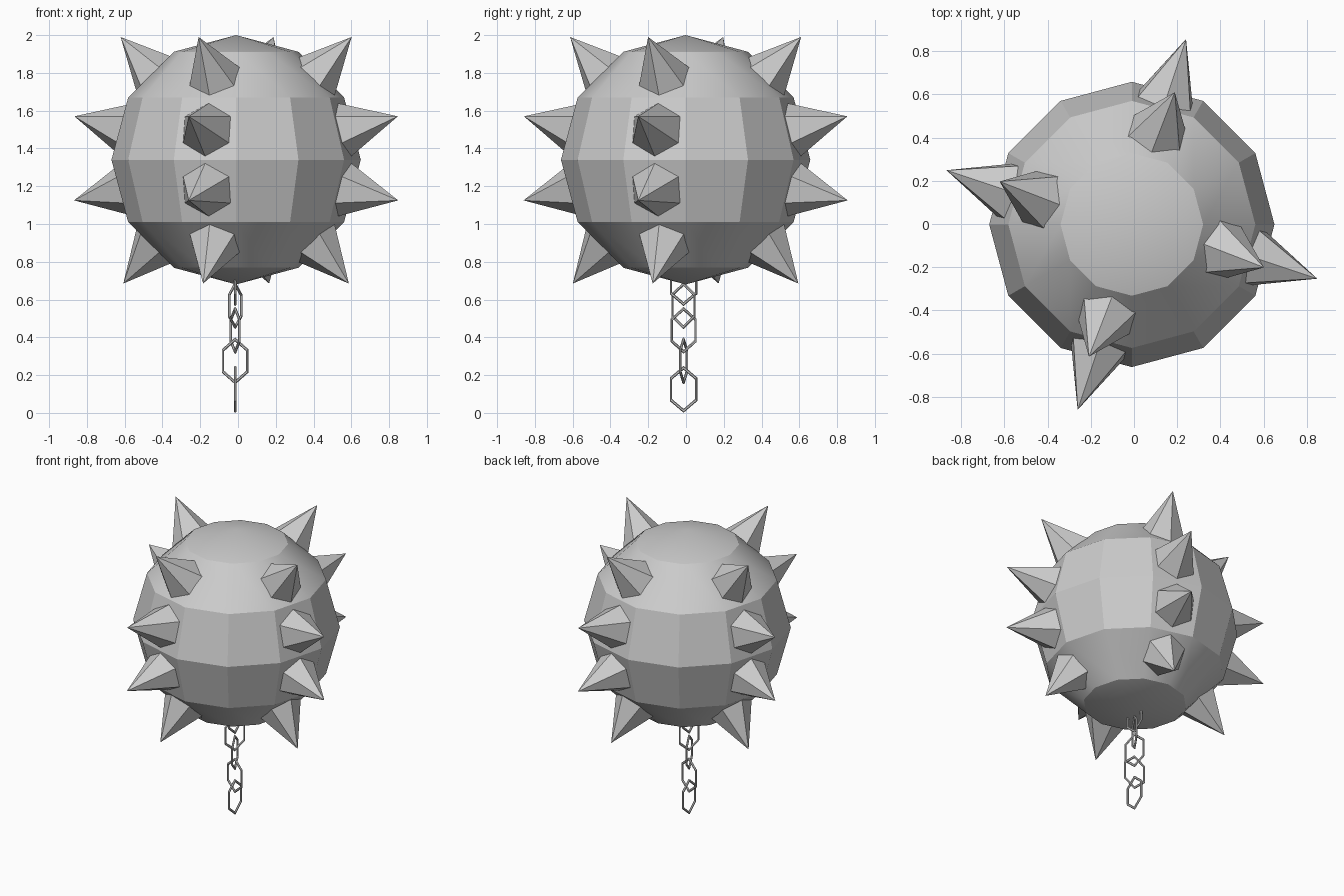
import bpy, bmesh
from math import sin, cos, radians, pi
from mathutils import Vector

if "Cube" in bpy.data.objects:
    bpy.data.objects.remove(bpy.data.objects["Cube"])

R = 0.66
CENTER = Vector((-0.01, -0.002, 1.34))

# Ball: low-poly sphere, pole bands smooth, middle bands faceted
bpy.ops.mesh.primitive_uv_sphere_add(segments=12, ring_count=6, radius=R, location=CENTER)
ball = bpy.context.object
ball.name = "ball"
bpy.ops.object.shade_smooth_by_angle(angle=radians(25))


def polar(radius, azimuth, height):
    a = radians(azimuth)
    return Vector((radius * cos(a), radius * sin(a), height))


def add_spike(name, azimuth, elevation, tip):
    """Six-sided spike on the ball facet at azimuth/elevation; tip = (radius, azimuth, height)."""
    a, e = radians(azimuth), radians(elevation)
    normal = Vector((cos(e) * cos(a), cos(e) * sin(a), sin(e)))
    side = Vector((-sin(a), cos(a), 0))
    up = normal.cross(side)
    base = normal * (R * cos(radians(15)) ** 2 - 0.004)
    bm = bmesh.new()
    ring = [bm.verts.new(base + 0.147 * (up * cos(i * pi / 3) + side * sin(i * pi / 3)))
            for i in range(6)]
    apex = bm.verts.new(polar(*tip))
    bm.faces.new(ring)
    for i in range(6):
        bm.faces.new((ring[i], ring[(i + 1) % 6], apex))
    bmesh.ops.recalc_face_normals(bm, faces=bm.faces)
    mesh = bpy.data.meshes.new(name)
    bm.to_mesh(mesh)
    bm.free()
    ob = bpy.data.objects.new(name, mesh)
    ob.location = CENTER
    bpy.context.collection.objects.link(ob)


# Spikes: four rows on each of four sides (elevation, tip radius, tip azimuth, tip height)
ROWS = [(45, 0.643, -18, 0.65), (15, 0.892, -16.3, 0.23),
        (-15, 0.894, -16.3, -0.215), (-45, 0.622, -16.3, -0.655)]
for k in range(4):
    for j, (elev, r, az, h) in enumerate(ROWS):
        add_spike(f"spike_{k + 1}_{j + 1}", -15 + 90 * k, elev, (r, az + 90 * k, h))

# Chain: stretched hexagonal links hanging below the ball (centre height, turn about z)
LINKS = [(0.125, 0), (0.275, 75), (0.437, 20), (0.568, -28), (0.69, 0)]
for i, (z, turn) in enumerate(LINKS):
    bpy.ops.mesh.primitive_torus_add(major_segments=6, minor_segments=6,
                                     major_radius=0.077, minor_radius=0.007,
                                     location=(-0.015, -0.013, z))
    link = bpy.context.object
    link.name = f"chain_link_{i + 1}"
    link.scale = (1.48, 1, 1)
    link.rotation_euler = (0, pi / 2, radians(turn))
